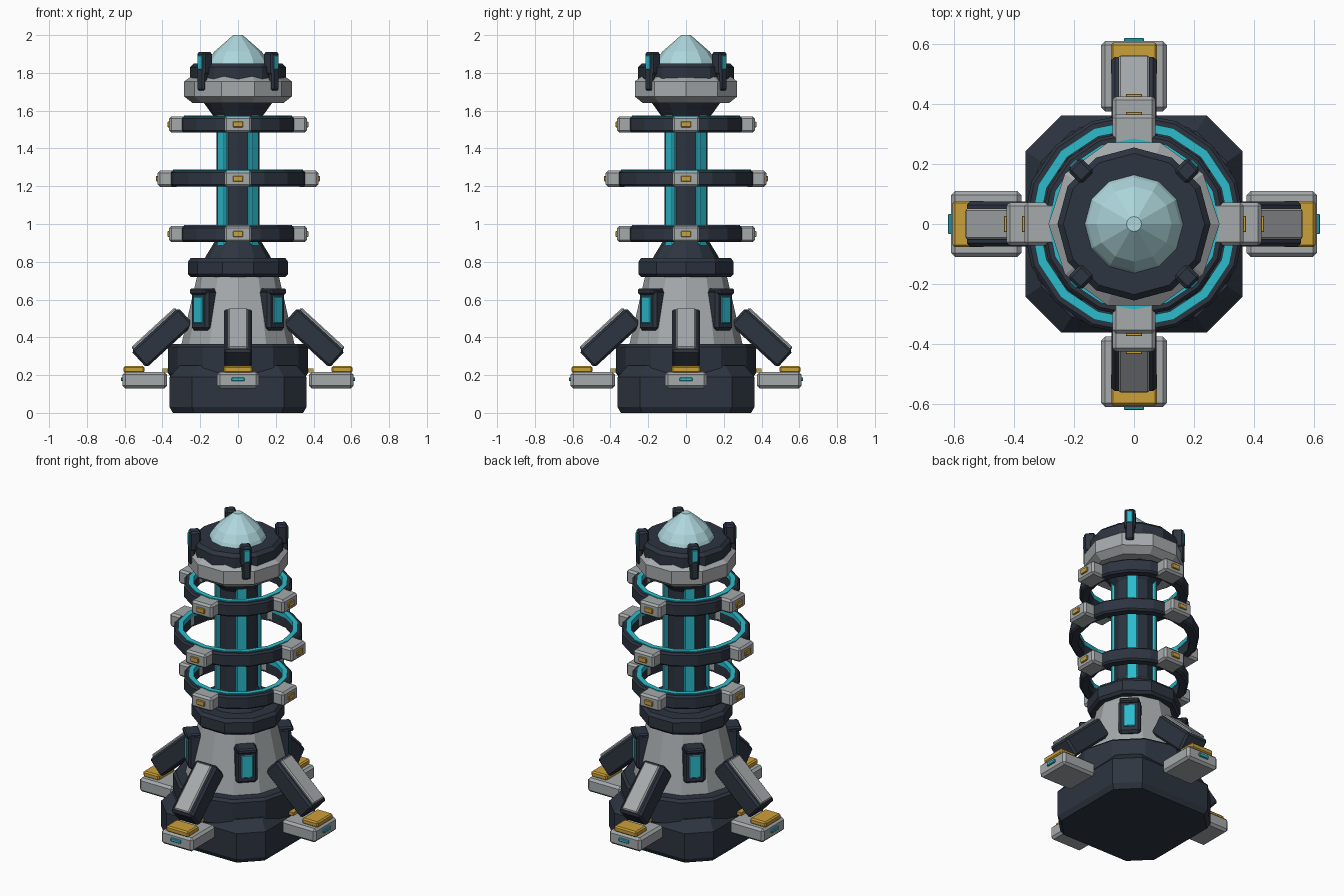
import bpy, bmesh
from math import cos, sin, pi, radians, atan2, hypot
from mathutils import Matrix, Vector

cube = bpy.data.objects.get("Cube")
if cube:
    bpy.data.objects.remove(cube, do_unlink=True)


def material(name, rgb):
    m = bpy.data.materials.new(name)
    m.use_nodes = True
    m.diffuse_color = (*rgb, 1)
    m.node_tree.nodes["Principled BSDF"].inputs["Base Color"].default_value = (*rgb, 1)
    return m


DARK = material("dark navy metal", (0.026, 0.035, 0.052))
GRAY = material("light gray metal", (0.38, 0.40, 0.41))
CYAN = material("cyan glow", (0.025, 0.50, 0.60))
GOLD = material("gold trim", (0.60, 0.35, 0.04))
GLASS = material("pale blue crystal", (0.42, 0.68, 0.72))


def finish(name, bm, mat):
    bmesh.ops.recalc_face_normals(bm, faces=bm.faces[:])
    mesh = bpy.data.meshes.new(name)
    bm.to_mesh(mesh)
    bm.free()
    mesh.materials.append(mat)
    obj = bpy.data.objects.new(name, mesh)
    bpy.context.collection.objects.link(obj)
    return obj


def lathe(name, profile, sides, mat, hollow=False):
    """Spin a (radius, height) profile; hollow profiles close on themselves."""
    bm = bmesh.new()
    rows = [[bm.verts.new((r * cos(2 * pi * i / sides), r * sin(2 * pi * i / sides), z))
             for i in range(sides)] for r, z in profile]
    pairs = list(zip(rows, rows[1:]))
    if hollow:
        pairs.append((rows[-1], rows[0]))
    else:
        bm.faces.new(rows[0])
        bm.faces.new(rows[-1])
    for a, b in pairs:
        for i in range(sides):
            j = (i + 1) % sides
            bm.faces.new((a[i], a[j], b[j], b[i]))
    return finish(name, bm, mat)


def box(name, center, size, mat, angle=0, tilt=0, bevel=0.0):
    """Box placed at (radius, height), swung around the tower axis by angle."""
    bm = bmesh.new()
    bmesh.ops.create_cube(bm, size=1)
    bmesh.ops.scale(bm, vec=size, verts=bm.verts[:])
    if bevel:
        bmesh.ops.bevel(bm, geom=bm.edges[:], offset=bevel, segments=1, affect='EDGES')
    place = (Matrix.Rotation(angle, 4, 'Z')
             @ Matrix.Translation(Vector((center[0], 0, center[1])))
             @ Matrix.Rotation(tilt, 4, 'Y'))
    bmesh.ops.transform(bm, matrix=place, verts=bm.verts[:])
    return finish(name, bm, mat)


def chamfered_base(name, layers, mat):
    """Square plinth with cut corners; layers are (half width, height)."""
    bm = bmesh.new()
    rows = []
    for h, z in layers:
        c = h * 0.67
        corners = [(h, -c), (h, c), (c, h), (-c, h), (-h, c), (-h, -c), (-c, -h), (c, -h)]
        rows.append([bm.verts.new((x, y, z)) for x, y in corners])
    for a, b in zip(rows, rows[1:]):
        for i in range(8):
            j = (i + 1) % 8
            bm.faces.new((a[i], a[j], b[j], b[i]))
    bm.faces.new(rows[0])
    bm.faces.new(rows[-1])
    return finish(name, bm, mat)


# Base and lower tower
chamfered_base("base_plinth", [(0.345, 0), (0.362, 0.03), (0.362, 0.19), (0.31, 0.25)], DARK)
lathe("base_drum", [(0.35, 0.18), (0.37, 0.21), (0.37, 0.35), (0.355, 0.365)], 12, DARK)
lathe("lower_body", [(0.30, 0.36), (0.215, 0.73)], 12, GRAY)
lathe("body_collar", [(0.25, 0.72), (0.265, 0.735), (0.265, 0.80), (0.25, 0.82)], 10, DARK)

# Core column with its flares
lathe("core_column", [(0.18, 0.81), (0.17, 0.83), (0.115, 0.92), (0.115, 1.55),
                      (0.18, 1.64), (0.18, 1.66)], 12, DARK)

# Head
lathe("head_collar", [(0.24, 1.64), (0.285, 1.675), (0.285, 1.755), (0.235, 1.79)], 10, GRAY)
lathe("head_crown", [(0.245, 1.74), (0.255, 1.76), (0.255, 1.83), (0.235, 1.85)], 12, DARK)
lathe("crystal_dome", [(0.168, 1.84), (0.155, 1.87), (0.125, 1.913), (0.025, 2.0)], 12, GLASS)

# Floating rings with clamps
for label, z, radius in (("lower", 0.947, 0.31), ("middle", 1.24, 0.37), ("upper", 1.527, 0.31)):
    inner = radius - 0.052
    lathe(label + "_ring", [(inner, z - 0.042), (radius - 0.01, z - 0.042), (radius, z - 0.032),
                            (radius, z + 0.032), (radius - 0.01, z + 0.042), (inner, z + 0.042)],
          16, DARK, hollow=True)
    lathe(label + "_ring_light", [(inner - 0.003, z + 0.02), (inner + 0.027, z + 0.02),
                                  (inner + 0.027, z + 0.048), (inner - 0.003, z + 0.048)],
          16, CYAN, hollow=True)
    for k in range(4):
        a = k * pi / 2
        box(f"{label}_ring_clamp_{k}", (radius, z), (0.11, 0.145, 0.086), GRAY, a, bevel=0.012)
        box(f"{label}_clamp_plate_{k}", (radius + 0.056, z), (0.016, 0.055, 0.03), GOLD, a, bevel=0.003)

# Parts on the four axes: legs and feet
top, foot = Vector((0.275, 0.512)), Vector((0.525, 0.283))
run = foot - top
slope = atan2(-run.y, run.x)
length = hypot(run.x, run.y)
outward = Vector((sin(slope), cos(slope)))
middle = (top + foot) / 2
for k in range(4):
    a = k * pi / 2
    box(f"strut_{k}", middle, (length, 0.15, 0.12), DARK, a, slope, 0.012)
    box(f"strut_cover_{k}", middle + outward * 0.06, (length * 0.92, 0.105, 0.03), GRAY, a, slope, 0.007)
    box(f"foot_pad_{k}", (0.493, 0.173), (0.235, 0.22, 0.086), GRAY, a, bevel=0.014)
    box(f"foot_trim_{k}", (0.55, 0.23), (0.11, 0.155, 0.036), GOLD, a, bevel=0.008)
    box(f"foot_light_{k}", (0.612, 0.178), (0.016, 0.068, 0.02), CYAN, a, bevel=0.003)
    box(f"strut_socket_trim_{k}", (0.385, 0.225), (0.03, 0.05, 0.02), GOLD, a)

# Parts on the four diagonals: core lights, windows and crown posts
for k in range(4):
    a = radians(45) + k * pi / 2
    box(f"core_light_{k}", (0.105, 1.22), (0.05, 0.066, 0.76), CYAN, a, bevel=0.008)
    box(f"window_frame_{k}", (0.25, 0.545), (0.09, 0.125, 0.215), DARK, a, bevel=0.014)
    box(f"window_hood_{k}", (0.265, 0.643), (0.09, 0.115, 0.03), DARK, a, bevel=0.008)
    box(f"window_light_{k}", (0.296, 0.545), (0.012, 0.068, 0.14), CYAN, a, bevel=0.003)
    box(f"crown_post_{k}", (0.25, 1.85), (0.065, 0.062, 0.12), DARK, a, bevel=0.01)
    box(f"crown_post_foot_{k}", (0.268, 1.77), (0.035, 0.05, 0.125), DARK, a, bevel=0.008)
    box(f"crown_light_{k}", (0.283, 1.855), (0.012, 0.034, 0.075), CYAN, a, bevel=0.003)
